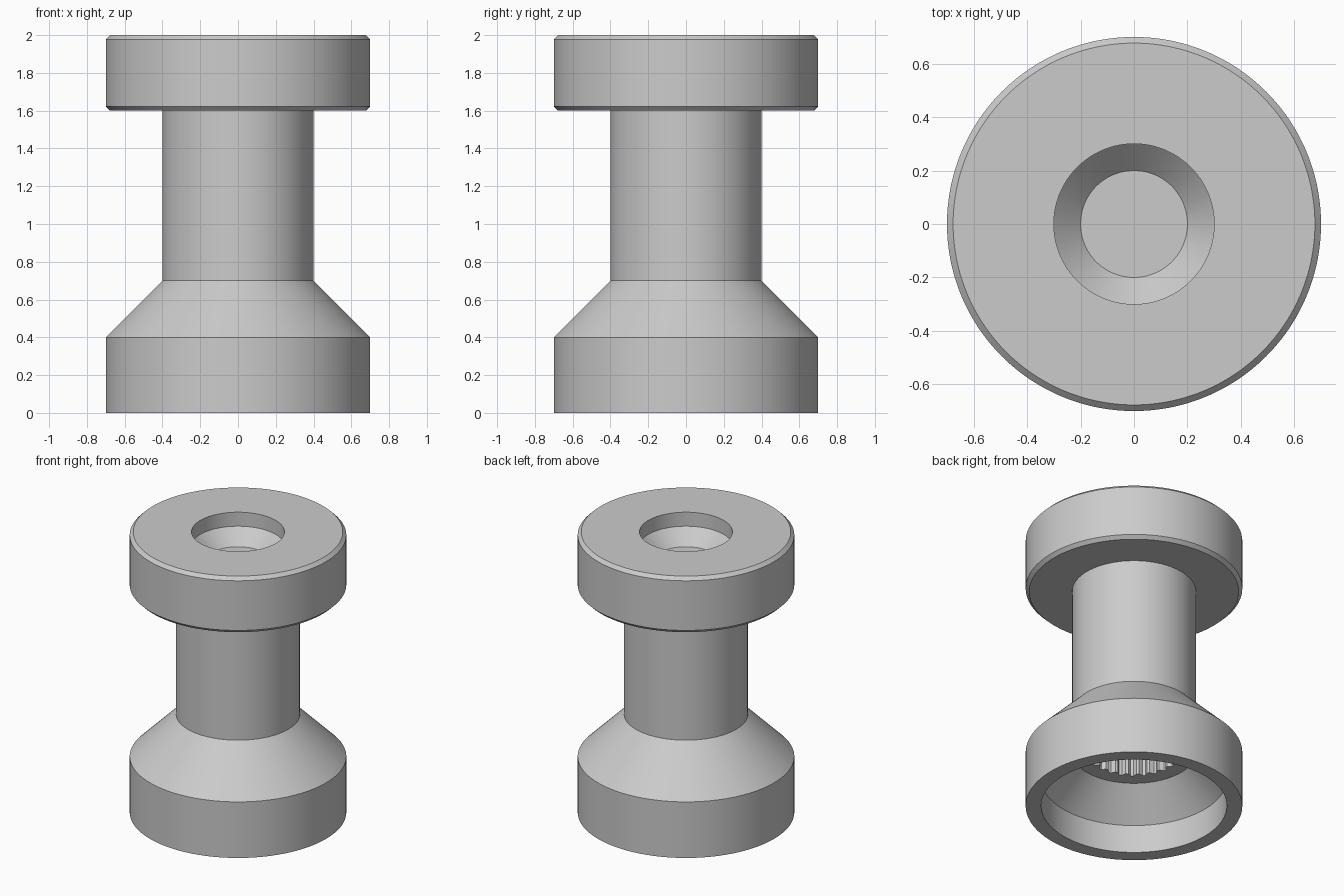
import bpy, bmesh, math

if "Cube" in bpy.data.objects:
    bpy.data.objects.remove(bpy.data.objects["Cube"])

TEETH = 25
STEPS = 8                      # segments per spline tooth
SEGMENTS = TEETH * STEPS
TOOTH = [0, 0, 0, 0.5, 1, 1, 1, 0.5]   # tooth shape, 1 = full height
TOOTH_HEIGHT = 0.025

grey = bpy.data.materials.new("plain grey")
grey.diffuse_color = (0.6, 0.6, 0.6, 1)
grey.use_nodes = True
grey.node_tree.nodes["Principled BSDF"].inputs["Base Color"].default_value = grey.diffuse_color


def lathe(name, profile):
    """Revolve (radius, z, toothed) points about z; radius 0 makes a pole."""
    bm = bmesh.new()
    rings = []
    for r, z, toothed in profile:
        if r == 0:
            rings.append([bm.verts.new((0, 0, z))] * SEGMENTS)
            continue
        ring = []
        for i in range(SEGMENTS):
            a = 2 * math.pi * i / SEGMENTS
            rr = r - TOOTH_HEIGHT * TOOTH[i % STEPS] if toothed else r
            ring.append(bm.verts.new((rr * math.cos(a), rr * math.sin(a), z)))
        rings.append(ring)
    for lower, upper in zip(rings, rings[1:]):
        for i in range(SEGMENTS):
            j = (i + 1) % SEGMENTS
            corners = dict.fromkeys((lower[i], lower[j], upper[j], upper[i]))
            bm.faces.new(list(corners))
    bmesh.ops.recalc_face_normals(bm, faces=bm.faces)
    mesh = bpy.data.meshes.new(name)
    bm.to_mesh(mesh)
    bm.free()
    mesh.materials.append(grey)
    obj = bpy.data.objects.new(name, mesh)
    bpy.context.collection.objects.link(obj)
    bpy.context.view_layer.objects.active = obj
    obj.select_set(True)
    bpy.ops.object.shade_smooth_by_angle(angle=math.radians(25))
    obj.select_set(False)
    return obj


lathe("flanged_spool", [
    # splined socket, from its closed end down
    (0, 0.8, False), (0.305, 0.8, True), (0.305, 0.4, True),
    # hollow skirt
    (0.4, 0.4, False), (0.6, 0.2, False), (0.6, 0, False),
    # base, shoulder and post
    (0.7, 0, False), (0.7, 0.4, False), (0.4, 0.7, False), (0.4, 1.6, False),
    # chamfered top flange
    (0.677, 1.6, False), (0.7, 1.623, False), (0.7, 1.977, False), (0.677, 2, False),
    # countersunk recess in the top
    (0.3, 2, False), (0.3, 1.9, False), (0.2, 1.8, False), (0, 1.8, False),
])
